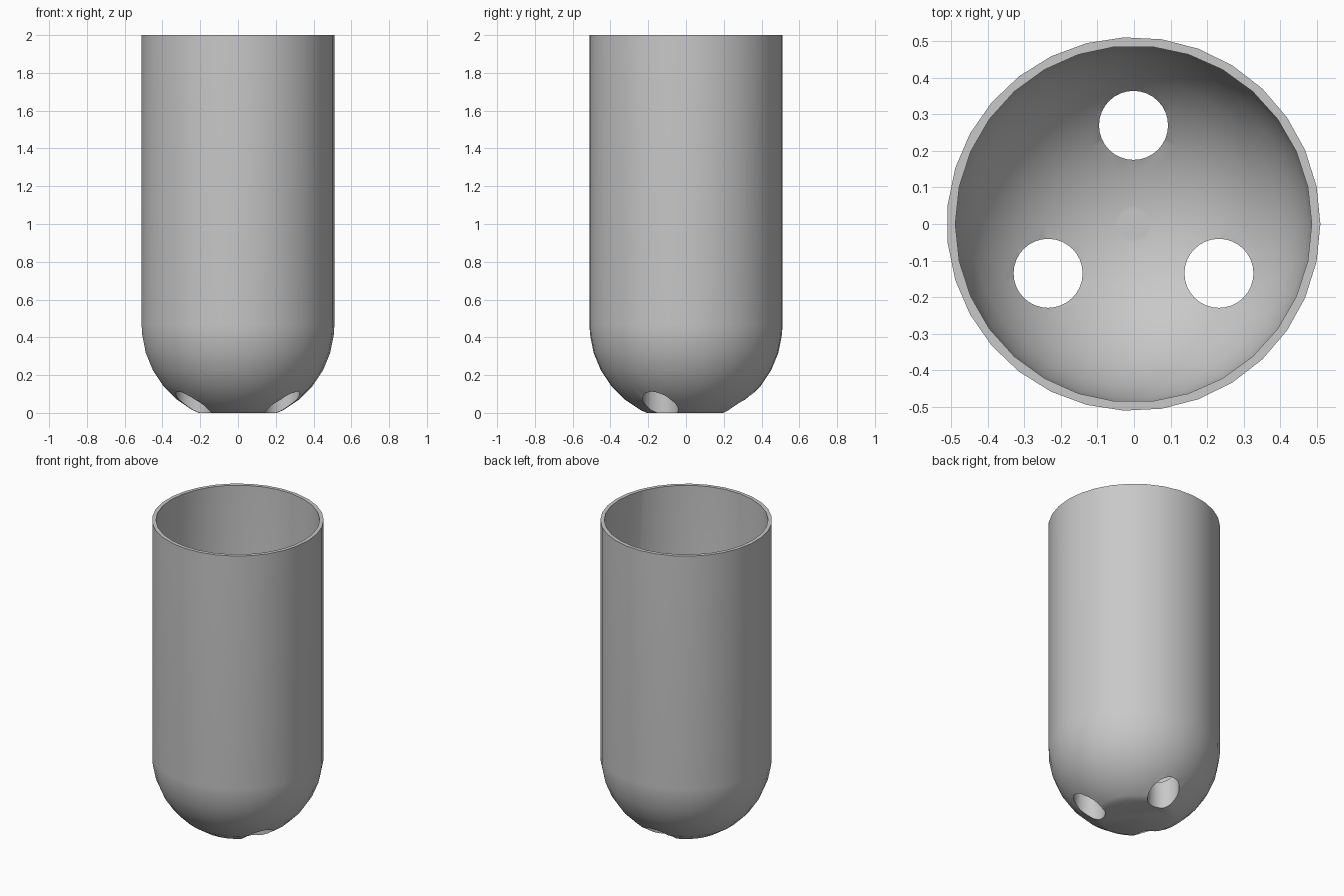
import bpy, bmesh
from math import sin, cos, pi, radians

OUTER, INNER, TOP = 0.5115, 0.4878, 2.0
X0 = -0.0013                        # axis offset that centres the odd-sided body
OUTER_CENTRE, INNER_CENTRE = 0.466, 0.62
BASE_R, FLOOR_R = 0.207, 0.04       # flat underside and flat inner floor
HOLE_R, HOLE_DIST = 0.0945, 0.27

cube = bpy.data.objects.get("Cube")
if cube:
    bpy.data.objects.remove(cube, do_unlink=True)

grey = bpy.data.materials.new("plain grey")
grey.use_nodes = True
colour = (0.58, 0.58, 0.58, 1)
grey.diffuse_color = colour
for node in grey.node_tree.nodes:
    if node.type == 'BSDF_PRINCIPLED':
        node.inputs["Base Color"].default_value = colour


def lathe(name, profile, sides, x=X0, y=0.0):
    """Closed solid of revolution from (radius, height) points, bottom to top."""
    bm = bmesh.new()
    rings = [[bm.verts.new((x + r * cos(2 * pi * k / sides),
                            y + r * sin(2 * pi * k / sides), z))
              for k in range(sides)] for r, z in profile]
    for low, high in zip(rings, rings[1:]):
        for k in range(sides):
            n = (k + 1) % sides
            bm.faces.new((low[k], low[n], high[n], high[k]))
    bm.faces.new(rings[0][::-1])
    bm.faces.new(rings[-1])
    mesh = bpy.data.meshes.new(name)
    bm.to_mesh(mesh)
    bm.free()
    obj = bpy.data.objects.new(name, mesh)
    mesh.materials.append(grey)
    bpy.context.collection.objects.link(obj)
    return obj


def round_bottomed(radius, sides, centre, flat, flat_z, top):
    """Profile of a straight tube wall on a half sphere with a flattened pole."""
    count = (sides + 1) // 2
    angles = [pi * (i + 0.5) / count for i in range(count)]
    dome = [(radius * sin(a), centre - radius * cos(a))
            for a in angles if a < radians(89)]
    dome = [(flat, flat_z)] + [p for p in dome if p[0] > flat + 0.005]
    return dome + [(radius, centre), (radius, top)]


# Cup body, its hollow and three drain holes
cup = lathe("cup_body", round_bottomed(OUTER, 31, OUTER_CENTRE, BASE_R, 0, TOP), 31)
floor_z = INNER_CENTRE - INNER * cos(pi / 30)
cutters = [lathe("hollow_cutter", round_bottomed(
    INNER, 30, INNER_CENTRE, FLOOR_R, floor_z, TOP + 0.2), 30)]
for angle in (90, 210, 330):
    a = radians(angle)
    cutters.append(lathe("drain_hole_cutter", [(HOLE_R, -0.2), (HOLE_R, 0.6)], 32,
                         X0 + HOLE_DIST * cos(a), HOLE_DIST * sin(a)))

bpy.ops.object.select_all(action='DESELECT')
bpy.context.view_layer.objects.active = cup
cup.select_set(True)
for cutter in cutters:
    cutter.hide_render = True
    mod = cup.modifiers.new("cut", 'BOOLEAN')
    mod.operation = 'DIFFERENCE'
    mod.solver = 'EXACT'
    mod.object = cutter
    bpy.ops.object.modifier_apply(modifier=mod.name)
    bpy.data.objects.remove(cutter, do_unlink=True)

bpy.ops.object.shade_smooth_by_angle(angle=radians(30))
